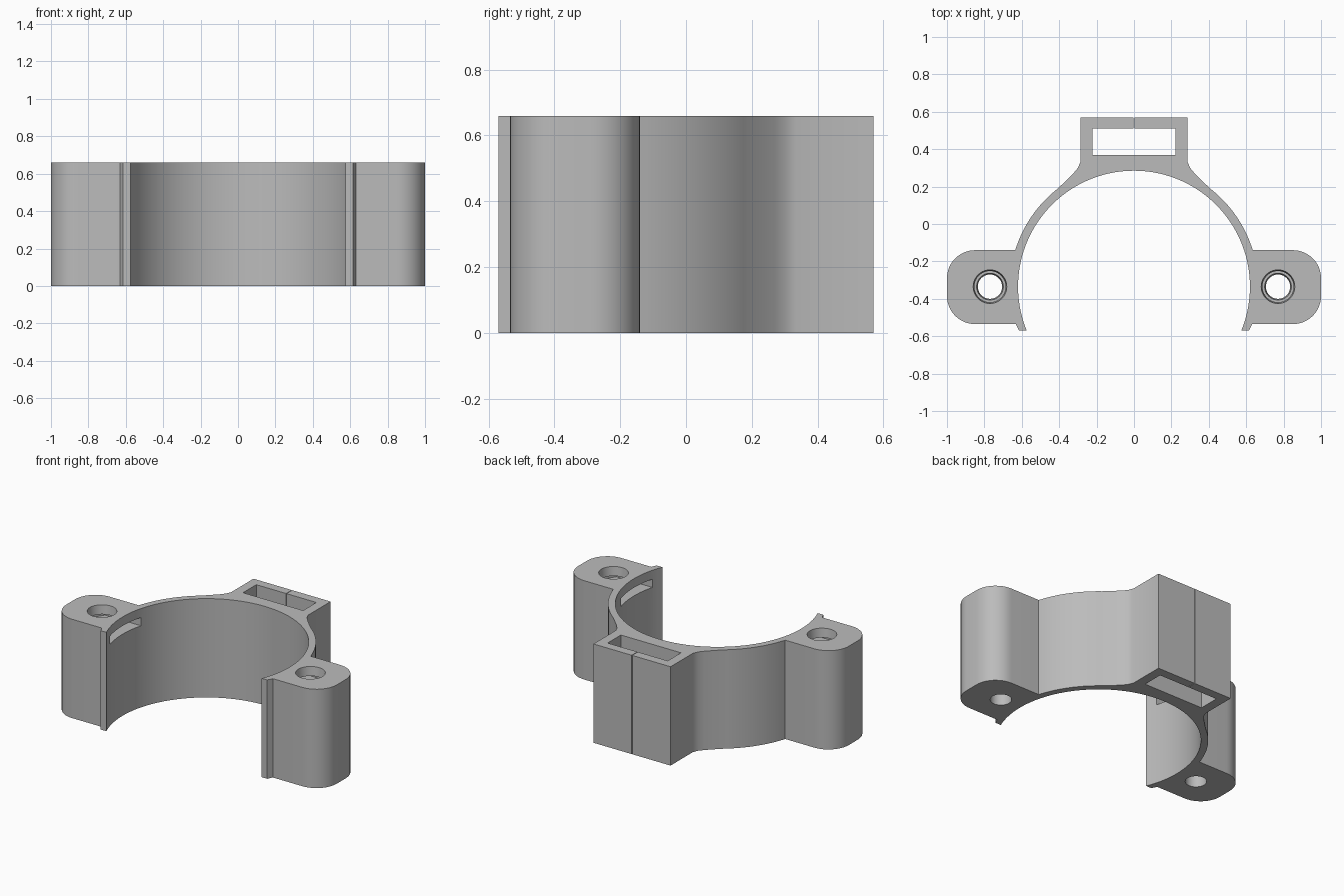
import bpy, bmesh
from math import sin, cos, pi, radians, asin, atan2
from mathutils import Vector

if "Cube" in bpy.data.objects:
    bpy.data.objects.remove(bpy.data.objects["Cube"])

H = 0.66                 # height of the clamp
CY = -0.335              # y of the ring centre and the screw holes
R_IN, R_OUT = 0.62, 0.664
HOLE_X = 0.77

grey = bpy.data.materials.new("plain_grey")
grey.use_nodes = True
grey.diffuse_color = (0.5, 0.5, 0.5, 1)
grey.node_tree.nodes["Principled BSDF"].inputs["Base Color"].default_value = (0.5, 0.5, 0.5, 1)


def arc(cx, cy, r, a0, a1, n):
    """Points along a circular arc, angles in radians."""
    return [(cx + r * cos(a0 + (a1 - a0) * i / n),
             cy + r * sin(a0 + (a1 - a0) * i / n)) for i in range(n + 1)]


def loft(name, rings):
    """Closed solid through stacked (outline, z) rings of equal length."""
    bm = bmesh.new()
    loops = [[bm.verts.new((x, y, z)) for x, y in pts] for pts, z in rings]
    for low, high in zip(loops, loops[1:]):
        for i in range(len(low)):
            j = (i + 1) % len(low)
            bm.faces.new((low[i], low[j], high[j], high[i]))
    bm.faces.new(loops[0][::-1])
    bm.faces.new(loops[-1])
    bmesh.ops.recalc_face_normals(bm, faces=bm.faces)
    mesh = bpy.data.meshes.new(name)
    bm.to_mesh(mesh)
    bm.free()
    mesh.materials.append(grey)
    ob = bpy.data.objects.new(name, mesh)
    bpy.context.collection.objects.link(ob)
    return ob


def rect(x0, x1, y0, y1):
    return [(x0, y0), (x1, y0), (x1, y1), (x0, y1)]


def circle(x, r):
    return arc(x, CY, r, 0, 2 * pi, 40)[:-1]


# Left half of the outline, from the lip round the ear and up to the back box
half = [(0.615, -0.57), (0.632, -0.535)]
half += arc(0.85, -0.385, 0.15, -pi / 2, 0, 12)
half += arc(0.85, -0.29, 0.15, 0, pi / 2, 12)
ear_angle = asin((-0.14 - CY) / R_OUT)
half += arc(0, CY, R_OUT, ear_angle, atan2(0.19 - CY, 0.41), 20)
half += [(0.36, 0.235), (0.325, 0.27), (0.30, 0.30), (0.285, 0.335), (0.285, 0.57)]

# Mirrored outline closed by the inner bore
tip_angle = asin((-0.57 - CY) / R_IN)
bore = arc(0, CY, R_IN, pi - tip_angle, tip_angle, 72)
outline = half + [(-x, y) for x, y in reversed(half)] + bore
clamp = loft("clamp_body", [(outline, 0), (outline, H)])

# Strap slot and the thin split in the back wall
cutters = [
    loft("strap_slot_cutter", [(rect(-0.222, 0.222, 0.37, 0.51), z) for z in (-0.1, H + 0.1)]),
    loft("split_cutter", [(rect(-0.002, 0.002, 0.45, 0.7), z) for z in (-0.1, H + 0.1)]),
]

# Screw holes and nut pockets opening into the bore
for side in (-1, 1):
    x = side * HOLE_X
    cutters.append(loft("lower_hole_cutter", [(circle(x, 0.065), -0.1), (circle(x, 0.065), 0.5),
                                              (circle(x, 0.075), 0.57)]))
    cutters.append(loft("upper_hole_cutter", [(circle(x, 0.08), 0.57), (circle(x, 0.09), H),
                                              (circle(x, 0.09), H + 0.1)]))
    hexagon = arc(HOLE_X, CY, 0.19, radians(-60), radians(60), 2)
    pocket = [(side * px, py) for px, py in [(0.5, CY - 0.165)] + hexagon + [(0.5, CY + 0.165)]]
    cutters.append(loft("nut_pocket_cutter", [(pocket, 0.545), (pocket, 0.60)]))

bpy.ops.object.select_all(action="DESELECT")
clamp.select_set(True)
bpy.context.view_layer.objects.active = clamp
for cutter in cutters:
    cutter.hide_render = True
    mod = clamp.modifiers.new("cut", "BOOLEAN")
    mod.operation, mod.solver, mod.object = "DIFFERENCE", "EXACT", cutter
    bpy.ops.object.modifier_apply(modifier=mod.name)
    bpy.data.objects.remove(cutter)

bpy.ops.object.shade_smooth_by_angle(angle=radians(25))
